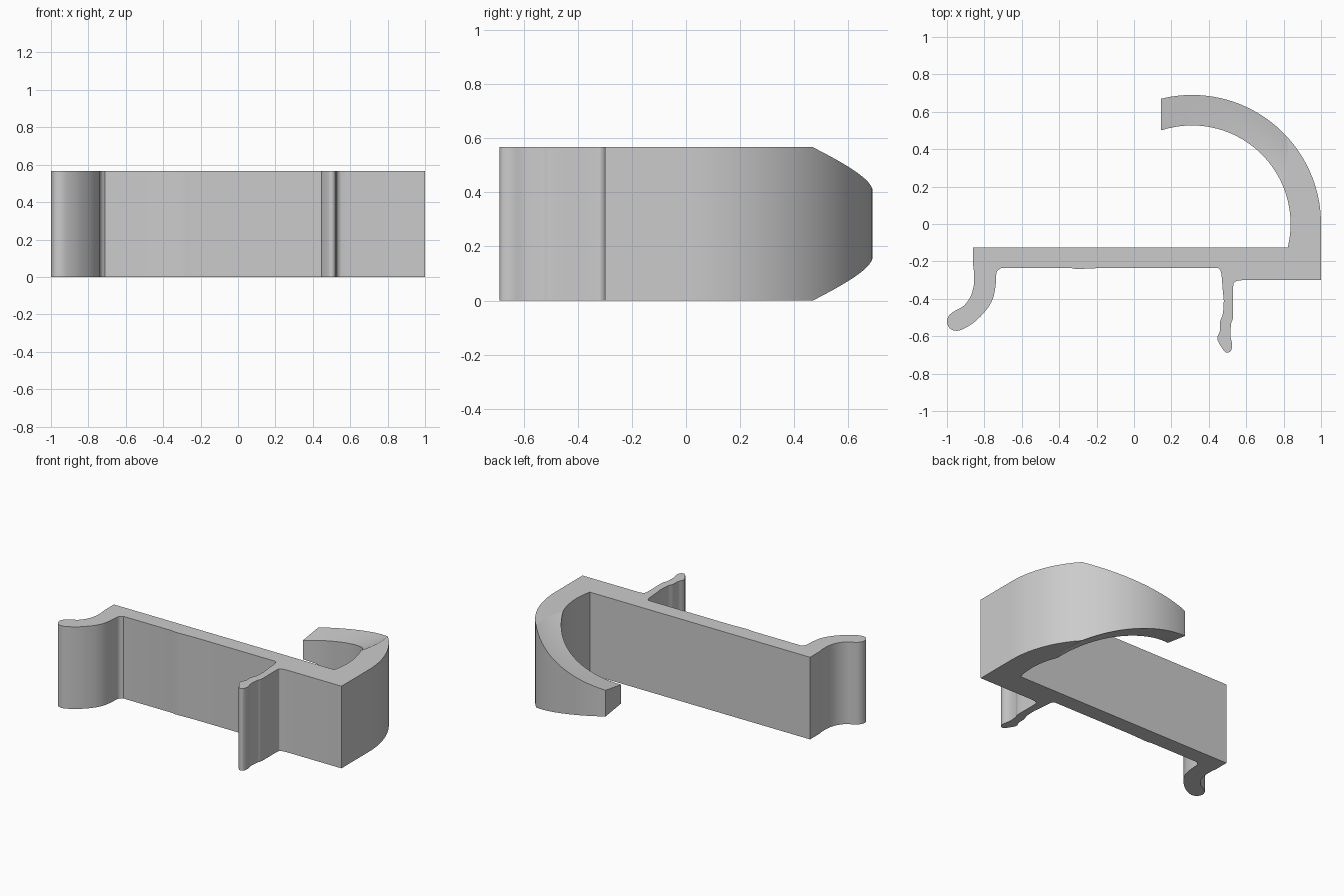
import bpy, bmesh
from math import radians, sin, cos
from mathutils import Vector

if "Cube" in bpy.data.objects:
    bpy.data.objects.remove(bpy.data.objects["Cube"])

H = 0.567                       # clip width
CX, R_OUT, R_IN = 0.31, 0.69, 0.527
COLS, STEPS = 6, 28


def polar(r, deg):
    return (CX + r * cos(radians(deg)), r * sin(radians(deg)))


def arc(r, a, b, n):
    return [polar(r, a + (b - a) * i / n) for i in range(n + 1)]


def smooth(points, n=4):
    """Flowing curve through the points."""
    p = [Vector(q) for q in points]
    p = [2 * p[0] - p[1]] + p + [2 * p[-1] - p[-2]]
    out = []
    for a, b, c, d in zip(p, p[1:], p[2:], p[3:]):
        for i in range(n):
            t = i / n
            out.append(tuple(0.5 * (2 * b + (c - a) * t + (2 * a - 5 * b + 4 * c - d) * t * t
                                    + (3 * b - a - 3 * c + d) * t ** 3)))
    return out + [tuple(points[-1])]


# curled finger tab
tab = smooth([(-.86, -.22), (-.855, -.27), (-.857, -.33), (-.875, -.39), (-.91, -.437),
              (-.95, -.46), (-.985, -.485), (-1, -.52), (-.985, -.558), (-.95, -.571),
              (-.91, -.56), (-.85, -.522), (-.79, -.46), (-.755, -.4), (-.74, -.33),
              (-.735, -.26), (-.71, -.235)])
# thin latch leg
leg = smooth([(.45, -.235), (.466, -.26), (.475, -.36), (.48, -.41), (.475, -.48),
              (.461, -.52), (.46, -.57), (.445, -.61), (.462, -.65), (.49, -.686),
              (.516, -.68), (.525, -.645), (.515, -.595), (.52, -.53), (.53, -.49),
              (.53, -.34), (.541, -.308), (.58, -.3)])
# seam where the hook starts to taper, from outer edge to inner edge
A_OUT, A_IN = (42.7, 104.0), (23.0, 108.0)


def hook_point(t, s):
    """t runs along the hook, s from the outer to the inner edge."""
    ao = A_OUT[0] + (A_OUT[1] - A_OUT[0]) * t
    ai = A_IN[0] + (A_IN[1] - A_IN[0]) * t
    x, y = polar(R_OUT + (R_IN - R_OUT) * s, ao + (ai - ao) * s)
    half = H / 2 - (.2755 + .0325 * s) * t + (.082 + .008 * s) * t * t
    return x, y, half


seam = [hook_point(0, k / COLS)[:2] for k in range(COLS + 1)]
before = ([(-.86, -.125)] + tab + [(-.34, -.235), (-.31, -.241), (-.28, -.24), (-.17, -.235)]
          + leg + [(1, -.3)] + arc(R_OUT, 0, A_OUT[0], 18)[:-1])
after = arc(R_IN, A_IN[0], -13.7, 16)[1:]
outline = before + seam + after

bm = bmesh.new()
# plate with tab, leg and full-width part of the hook
low = [bm.verts.new((x, y, 0)) for x, y in outline]
top = [bm.verts.new((x, y, H)) for x, y in outline]
bm.faces.new(low[::-1])
bm.faces.new(top)
first, last = len(before), len(before) + COLS
for i in range(len(outline)):
    j = (i + 1) % len(outline)
    if not first <= i < last:
        bm.faces.new((low[i], low[j], top[j], top[i]))

# tapered hook, continuing from the seam
row_low, row_top = low[first:last + 1], top[first:last + 1]
for n in range(1, STEPS + 1):
    pts = [hook_point(n / STEPS, k / COLS) for k in range(COLS + 1)]
    if n == STEPS:              # straight cut at the tip
        pts = [(.145, y, h) for x, y, h in pts]
    new_low = [bm.verts.new((x, y, H / 2 - h)) for x, y, h in pts]
    new_top = [bm.verts.new((x, y, H / 2 + h)) for x, y, h in pts]
    for k in range(COLS):
        bm.faces.new((row_top[k], new_top[k], new_top[k + 1], row_top[k + 1]))
        bm.faces.new((row_low[k], row_low[k + 1], new_low[k + 1], new_low[k]))
    for k in (0, COLS):
        bm.faces.new((row_low[k], new_low[k], new_top[k], row_top[k]))
    row_low, row_top = new_low, new_top
bm.faces.new(row_low + row_top[::-1])
bmesh.ops.recalc_face_normals(bm, faces=bm.faces)

mesh = bpy.data.meshes.new("hook_clip")
bm.to_mesh(mesh)
bm.free()
clip = bpy.data.objects.new("hook_clip", mesh)
bpy.context.collection.objects.link(clip)

# plain grey plastic
grey = bpy.data.materials.new("grey_plastic")
grey.use_nodes = True
colour = (.6, .6, .6, 1)
grey.diffuse_color = colour
grey.node_tree.nodes["Principled BSDF"].inputs["Base Color"].default_value = colour
mesh.materials.append(grey)

bpy.ops.object.select_all(action='DESELECT')
clip.select_set(True)
bpy.context.view_layer.objects.active = clip
bpy.ops.object.shade_smooth_by_angle(angle=radians(15))
